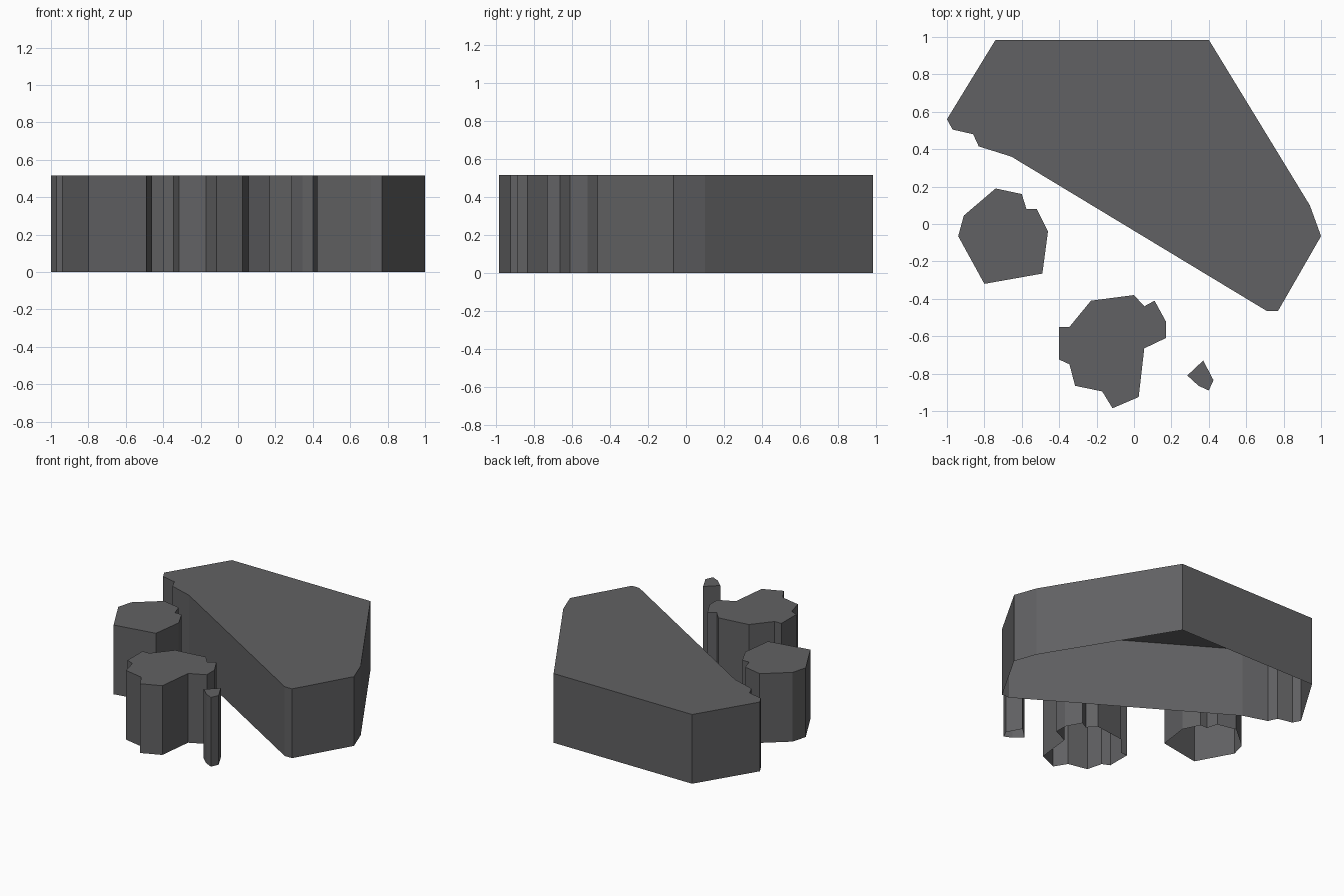
import bpy
import bmesh

if "Cube" in bpy.data.objects:
    bpy.data.objects.remove(bpy.data.objects["Cube"])

HEIGHT = 0.515

grey = bpy.data.materials.new("dark grey")
grey.diffuse_color = (0.12, 0.12, 0.125, 1)
grey.use_nodes = True
grey.node_tree.nodes["Principled BSDF"].inputs["Base Color"].default_value = grey.diffuse_color


def open_block(name, outline):
    """Flat-topped block raised from a clockwise plan outline, open underneath."""
    bm = bmesh.new()
    outline = outline[::-1]  # counter-clockwise, so normals face out
    low = [bm.verts.new((x, y, 0)) for x, y in outline]
    high = [bm.verts.new((x, y, HEIGHT)) for x, y in outline]
    bm.faces.new(high)
    for i in range(len(outline)):
        j = (i + 1) % len(outline)
        bm.faces.new((low[i], low[j], high[j], high[i]))
    mesh = bpy.data.meshes.new(name)
    bm.to_mesh(mesh)
    bm.free()
    mesh.materials.append(grey)
    obj = bpy.data.objects.new(name, mesh)
    bpy.context.collection.objects.link(obj)


# Large slab at the back
open_block("main_block", [
    (-0.74, 0.985), (0.40, 0.985), (0.94, 0.10), (1.0, -0.065),
    (0.77, -0.465), (0.71, -0.465), (-0.655, 0.36), (-0.83, 0.415),
    (-0.86, 0.48), (-0.97, 0.505), (-1.0, 0.56)])

# Left pillar
open_block("left_pillar", [
    (-0.74, 0.19), (-0.60, 0.16), (-0.575, 0.08), (-0.52, 0.08),
    (-0.46, -0.04), (-0.49, -0.265), (-0.80, -0.32), (-0.94, -0.065),
    (-0.91, 0.045)])

# Irregular front pillar
open_block("front_pillar", [
    (-0.23, -0.41), (0.0, -0.38), (0.055, -0.44), (0.11, -0.41),
    (0.17, -0.52), (0.17, -0.61), (0.055, -0.665), (0.025, -0.925),
    (-0.115, -0.985), (-0.17, -0.895), (-0.315, -0.865), (-0.345, -0.75),
    (-0.40, -0.725), (-0.40, -0.55), (-0.345, -0.55)])

# Thin post on the right
open_block("small_post", [
    (0.37, -0.73), (0.425, -0.835), (0.40, -0.89), (0.345, -0.865),
    (0.285, -0.81)])
